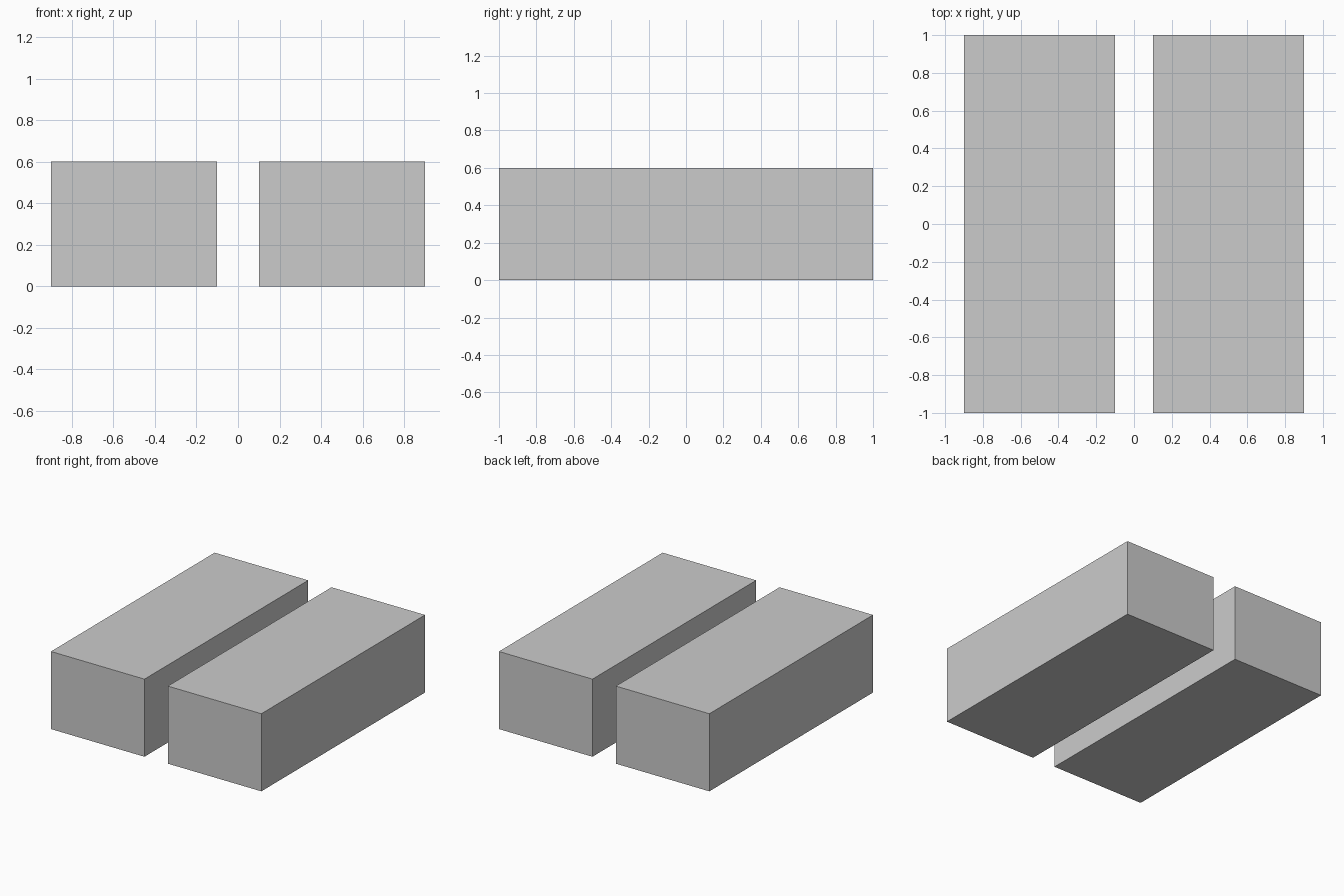
import bpy

if "Cube" in bpy.data.objects:
    bpy.data.objects.remove(bpy.data.objects["Cube"])


def add_block(name, x):
    """Add a rectangular block resting on the ground, centred at x."""
    bpy.ops.mesh.primitive_cube_add(size=1, location=(x, 0, 0.3))
    block = bpy.context.object
    block.name = name
    block.scale = (0.8, 2.0, 0.6)
    bpy.ops.object.transform_apply(location=False, rotation=False, scale=True)
    return block


# Two parallel blocks separated by a narrow gap
for name, x in (("left_block", -0.5), ("right_block", 0.5)):
    add_block(name, x)
